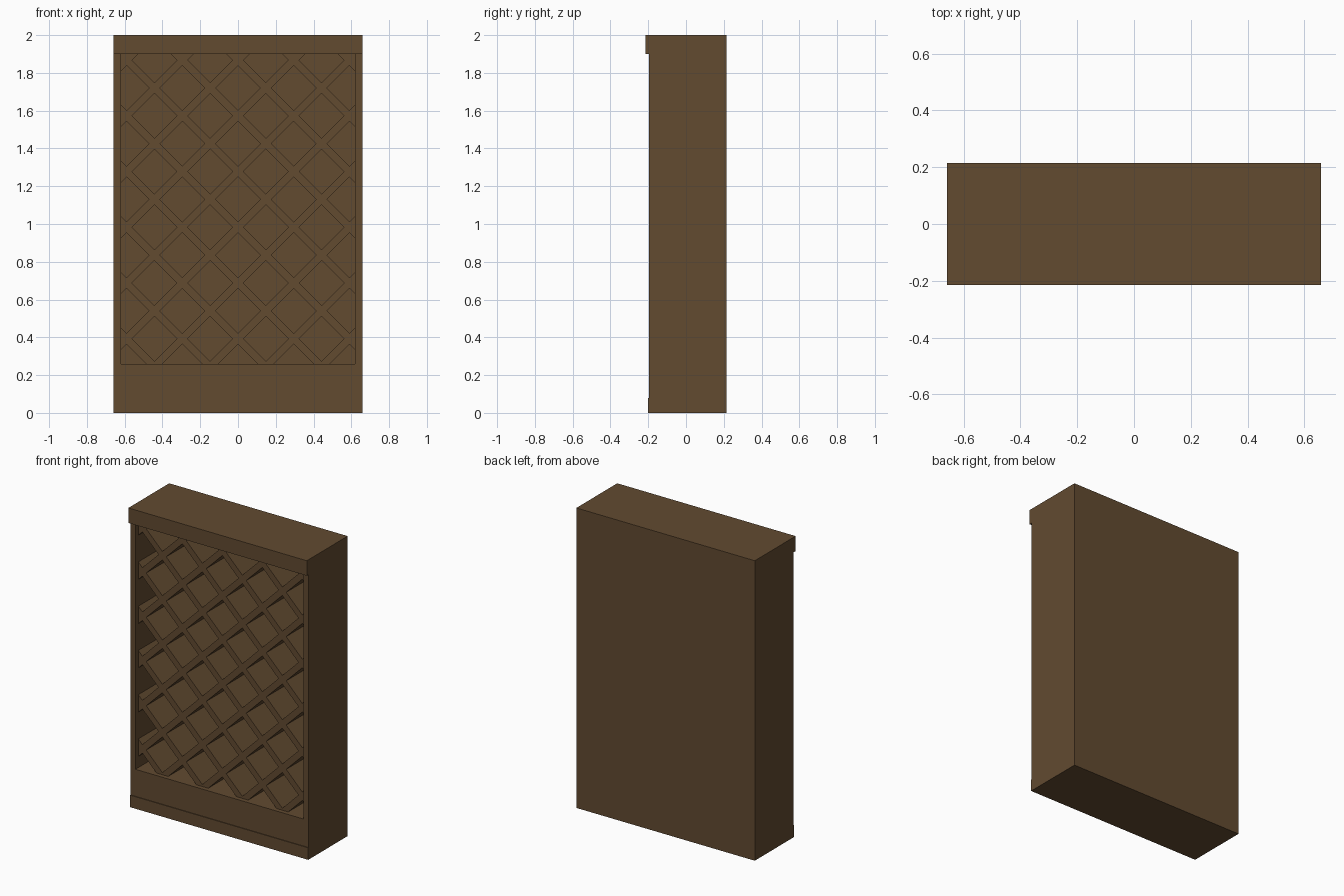
import bpy, bmesh
from mathutils import Vector

if "Cube" in bpy.data.objects:
    bpy.data.objects.remove(bpy.data.objects["Cube"])

wood = bpy.data.materials.new("brown_wood")
wood.diffuse_color = (0.122, 0.069, 0.030, 1)
wood.use_nodes = True
wood.node_tree.nodes["Principled BSDF"].inputs["Base Color"].default_value = wood.diffuse_color

W, BACK = 0.658, 0.215      # half width, rear plane
IN = 0.62                   # half width of the opening
FRONT = -0.195              # front of sides and lower panel
Z_BASE, Z_SHELF, Z_TOP = 0.08, 0.26, 1.90


def finish(name, bm):
    bmesh.ops.recalc_face_normals(bm, faces=bm.faces)
    mesh = bpy.data.meshes.new(name)
    bm.to_mesh(mesh)
    bm.free()
    mesh.materials.append(wood)
    ob = bpy.data.objects.new(name, mesh)
    bpy.context.collection.objects.link(ob)
    return ob


def box(name, x0, x1, y0, y1, z0, z1):
    bm = bmesh.new()
    bmesh.ops.create_cube(bm, size=1)
    for v in bm.verts:
        v.co = Vector(((x0, x1)[v.co.x > 0], (y0, y1)[v.co.y > 0], (z0, z1)[v.co.z > 0]))
    return finish(name, bm)


# Cabinet shell
box("base_plinth", -W, W, -0.20, BACK, 0, Z_BASE)
box("top_cap", -W, W, -0.215, BACK, Z_TOP, 2.0)
for side, s in (("left", -1), ("right", 1)):
    a, b = sorted((s * IN, s * W))
    box(side + "_side_panel", a, b, FRONT, BACK, Z_BASE, Z_TOP)
box("lower_panel", -IN, IN, FRONT, BACK, Z_BASE, Z_SHELF)
box("back_panel", -IN, IN, BACK - 0.02, BACK, Z_SHELF, Z_TOP)

# Deep diagonal lattice: a block pierced by a staggered grid of diamond cells
lattice = box("bottle_lattice", -IN, IN, -0.165, BACK - 0.02, Z_SHELF, Z_TOP)
HALF, R = 0.1475, 0.119     # half pitch, half diagonal of a cell
bm = bmesh.new()
for row in range(-1, 11):
    cz = 1.72 - row * HALF
    for col in range(-4, 5):
        if (row + col) % 2:
            continue
        cx = col * HALF
        ring = [bm.verts.new((cx + dx * R, -0.4, cz + dz * R))
                for dx, dz in ((1, 0), (0, 1), (-1, 0), (0, -1))]
        face = bm.faces.new(ring)
        ext = bmesh.ops.extrude_face_region(bm, geom=[face], use_keep_orig=True)
        for v in ext["geom"]:
            if isinstance(v, bmesh.types.BMVert):
                v.co.y = 0.4
cutter = finish("cell_cutter", bm)
cutter.hide_render = True

mod = lattice.modifiers.new("cells", 'BOOLEAN')
mod.operation = 'DIFFERENCE'
mod.solver = 'EXACT'
mod.object = cutter
bpy.context.view_layer.objects.active = lattice
bpy.ops.object.modifier_apply(modifier=mod.name)
bpy.data.objects.remove(cutter)
